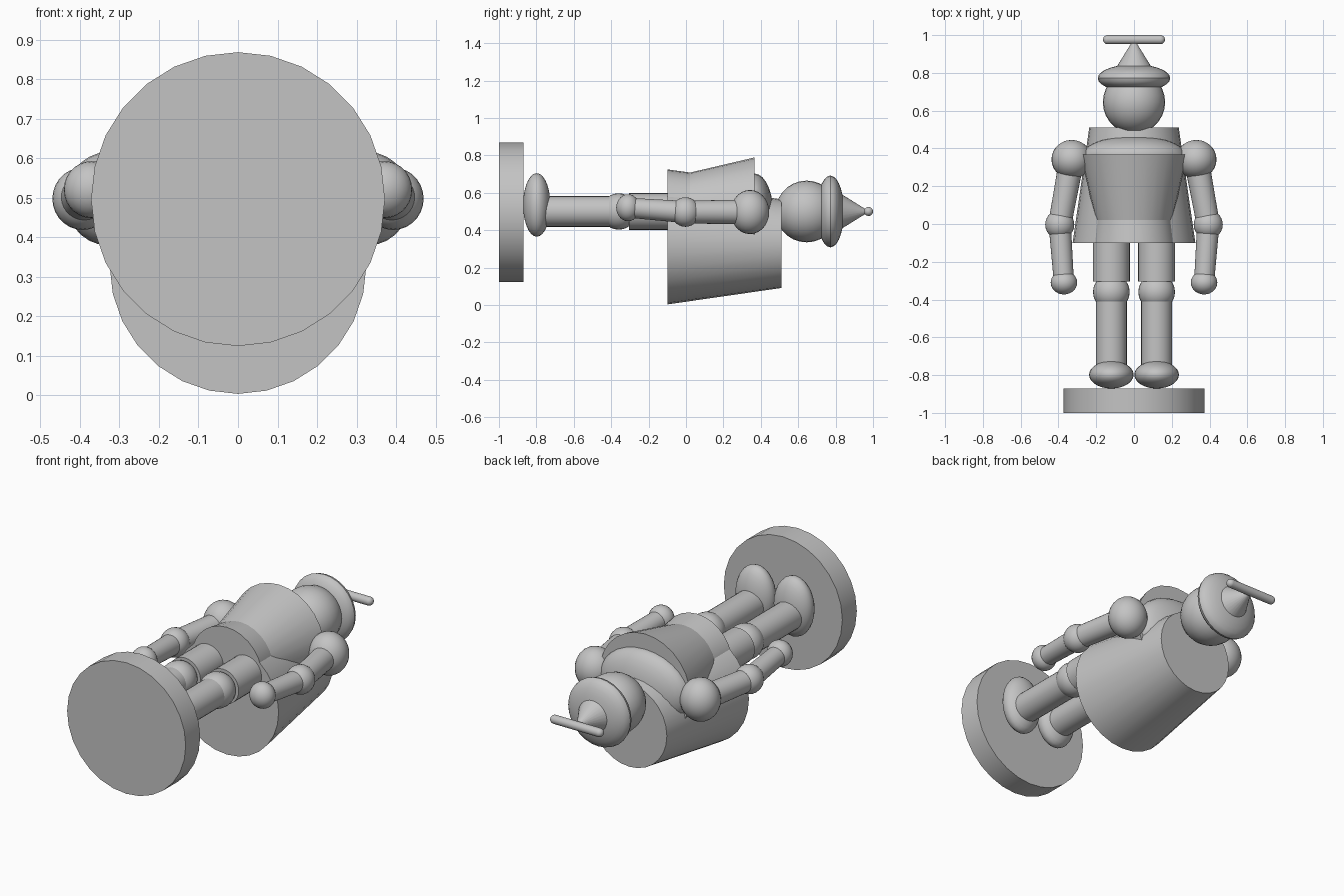
import bpy
import bmesh
from mathutils import Vector, Matrix

old = bpy.data.objects.get("Cube")
if old:
    bpy.data.objects.remove(old, do_unlink=True)

SEGMENTS = 28
AXIS_Z = 0.5

grey = bpy.data.materials.new("plain grey")
grey.use_nodes = True
colour = (0.55, 0.55, 0.55, 1)
grey.diffuse_color = colour
grey.node_tree.nodes["Principled BSDF"].inputs["Base Color"].default_value = colour


def finish(name, bm):
    """Turn a bmesh into a smooth-shaded object with sharp rims."""
    mesh = bpy.data.meshes.new(name)
    bmesh.ops.recalc_face_normals(bm, faces=bm.faces)
    bm.to_mesh(mesh)
    bm.free()
    mesh.materials.append(grey)
    obj = bpy.data.objects.new(name, mesh)
    bpy.context.collection.objects.link(obj)
    bpy.ops.object.select_all(action="DESELECT")
    obj.select_set(True)
    bpy.context.view_layer.objects.active = obj
    bpy.ops.object.shade_smooth_by_angle()
    return obj


def tube(name, start, end, r_start, r_end):
    """Capped cylinder or cone between two points."""
    start, end = Vector(start), Vector(end)
    span = end - start
    turn = span.to_track_quat("Z", "Y").to_matrix().to_4x4()
    bm = bmesh.new()
    bmesh.ops.create_cone(bm, cap_ends=True, segments=SEGMENTS,
                          radius1=r_start, radius2=r_end, depth=span.length,
                          matrix=Matrix.Translation((start + end) / 2) @ turn)
    return finish(name, bm)


def ball(name, centre, radii):
    """Ellipsoid with its poles along the body's length."""
    bm = bmesh.new()
    bmesh.ops.create_uvsphere(bm, u_segments=SEGMENTS, v_segments=14, radius=1)
    place = Matrix.Translation(centre) @ Matrix.Diagonal((*radii, 1))
    bm.transform(place @ Matrix.Rotation(-1.5707963, 4, "X"))
    return finish(name, bm)


def along(name, y1, y2, r1, r2, z=AXIS_Z, x=0):
    return tube(name, (x, y1, z), (x, y2, z), r1, r2)


# Stand and torso
along("stand", -1, -0.87, 0.372, 0.372, z=0.496)
along("back_drum", -0.1, 0.51, 0.325, 0.237, z=0.328)
along("pelvis", -0.1, 0.06, 0.22, 0.198, z=0.505)
along("chest", 0.0, 0.367, 0.198, 0.284, z=0.505)
ball("shoulder_dome", (0, 0.365, AXIS_Z), (0.275, 0.1, 0.203))

# Head and hat
ball("head", (0, 0.645, AXIS_Z), (0.165, 0.166, 0.165))
ball("hat_brim", (0, 0.772, AXIS_Z), (0.192, 0.073, 0.192))
along("hat_cone", 0.8, 0.977, 0.112, 0.002)

# Crossbar with rounded ends
tube("hat_bar", (-0.14, 0.976, AXIS_Z), (0.14, 0.976, AXIS_Z), 0.024, 0.024)

for side, s in (("left", 1), ("right", -1)):
    ball(side + "_bar_end", (s * 0.14, 0.976, AXIS_Z), (0.024, 0.024, 0.024))

    # Leg
    leg_x = s * 0.12
    along(side + "_thigh", -0.305, 0, 0.098, 0.098, x=leg_x)
    ball(side + "_knee", (leg_x, -0.36, AXIS_Z), (0.097, 0.097, 0.097))
    along(side + "_shin", -0.8, -0.36, 0.082, 0.082, x=leg_x)
    ball(side + "_foot", (leg_x, -0.798, 0.535), (0.118, 0.073, 0.17))

    # Arm
    shoulder = (s * 0.33, 0.342, 0.497)
    elbow = (s * 0.393, -0.003, 0.497)
    hand = (s * 0.371, -0.31, 0.52)
    ball(side + "_shoulder", shoulder, (0.107, 0.103, 0.118))
    tube(side + "_upper_arm", shoulder, elbow, 0.066, 0.061)
    ball(side + "_elbow", elbow, (0.077, 0.077, 0.079))
    tube(side + "_forearm", elbow, hand, 0.059, 0.053)
    ball(side + "_hand", hand, (0.07, 0.063, 0.072))
